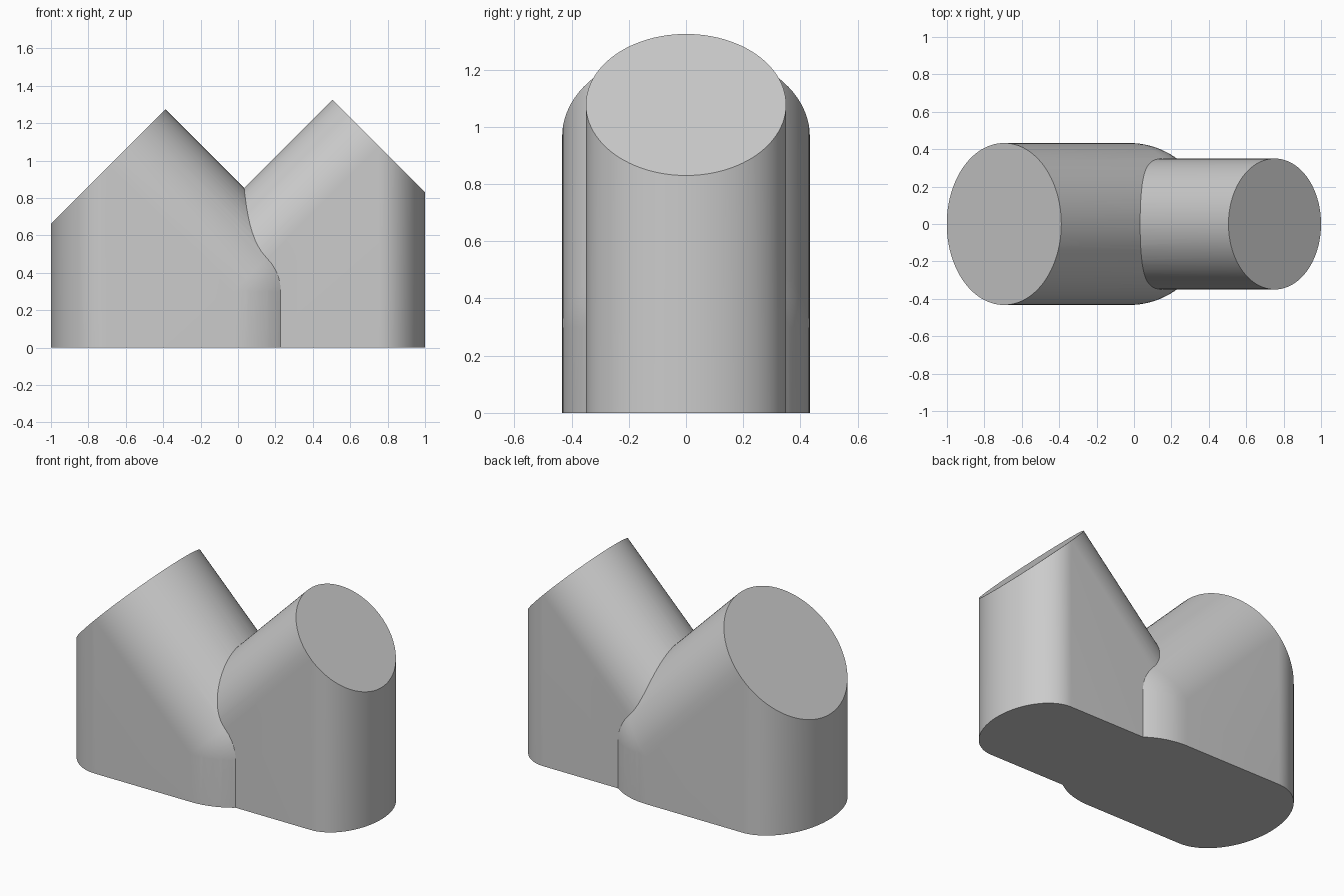
import bpy, bmesh, math
from mathutils import Vector

cube = bpy.data.objects.get("Cube")
if cube:
    bpy.data.objects.remove(cube)

grey = bpy.data.materials.new("plain grey")
grey.use_nodes = True
colour = (0.6, 0.6, 0.6, 1)
grey.diffuse_color = colour
grey.node_tree.nodes["Principled BSDF"].inputs["Base Color"].default_value = colour

JOINT = Vector((-0.026, 0, 0.299))   # where both arm axes meet
SEGMENTS, RINGS = 96, 16


def ring(centre, u, v, radius):
    angles = [math.tau * i / SEGMENTS for i in range(SEGMENTS)]
    return [centre + radius * (u * math.cos(a) + v * math.sin(a)) for a in angles]


def arm(name, side, radius, length):
    """Slanted round bar with a ball end, filled straight down to the floor."""
    axis = Vector((side, 0, 1)).normalized()
    across, up = Vector((0, 1, 0)), Vector((-side, 0, 1)).normalized()
    points = ring(JOINT + axis * length, across, up, radius)
    # Ball end
    for i in range(RINGS):
        t = math.pi / 2 * i / RINGS
        points += ring(JOINT - axis * radius * math.sin(t), across, up, radius * math.cos(t))
    # Ball equator, where the vertical wall begins
    points += ring(JOINT, Vector((1, 0, 0)), across, radius)
    points = [p for p in points if p.z >= JOINT.z - 0.0001]
    # Footprint on the floor
    points += [Vector((p.x, p.y, 0)) for p in points]

    bm = bmesh.new()
    for p in points:
        bm.verts.new(p)
    bmesh.ops.remove_doubles(bm, verts=bm.verts, dist=0.0005)
    bmesh.ops.convex_hull(bm, input=bm.verts)
    bmesh.ops.delete(bm, geom=[v for v in bm.verts if not v.link_faces], context='VERTS')
    bmesh.ops.dissolve_limit(bm, angle_limit=math.radians(0.1),
                             verts=bm.verts, edges=bm.edges)
    bmesh.ops.recalc_face_normals(bm, faces=bm.faces)
    mesh = bpy.data.meshes.new(name)
    bm.to_mesh(mesh)
    bm.free()
    mesh.materials.append(grey)
    obj = bpy.data.objects.new(name, mesh)
    bpy.context.collection.objects.link(obj)
    return obj


# Wide and narrow arms, joined into one solid
body = arm("forked_block", -1, 0.433, 0.946)
narrow = arm("narrow_arm", 1, 0.35, 1.101)
union = body.modifiers.new("join", 'BOOLEAN')
union.operation = 'UNION'
union.solver = 'EXACT'
union.object = narrow

bpy.ops.object.select_all(action='DESELECT')
body.select_set(True)
bpy.context.view_layer.objects.active = body
bpy.ops.object.modifier_apply(modifier=union.name)
bpy.data.objects.remove(narrow)
bpy.ops.object.shade_smooth_by_angle(angle=math.radians(25))
